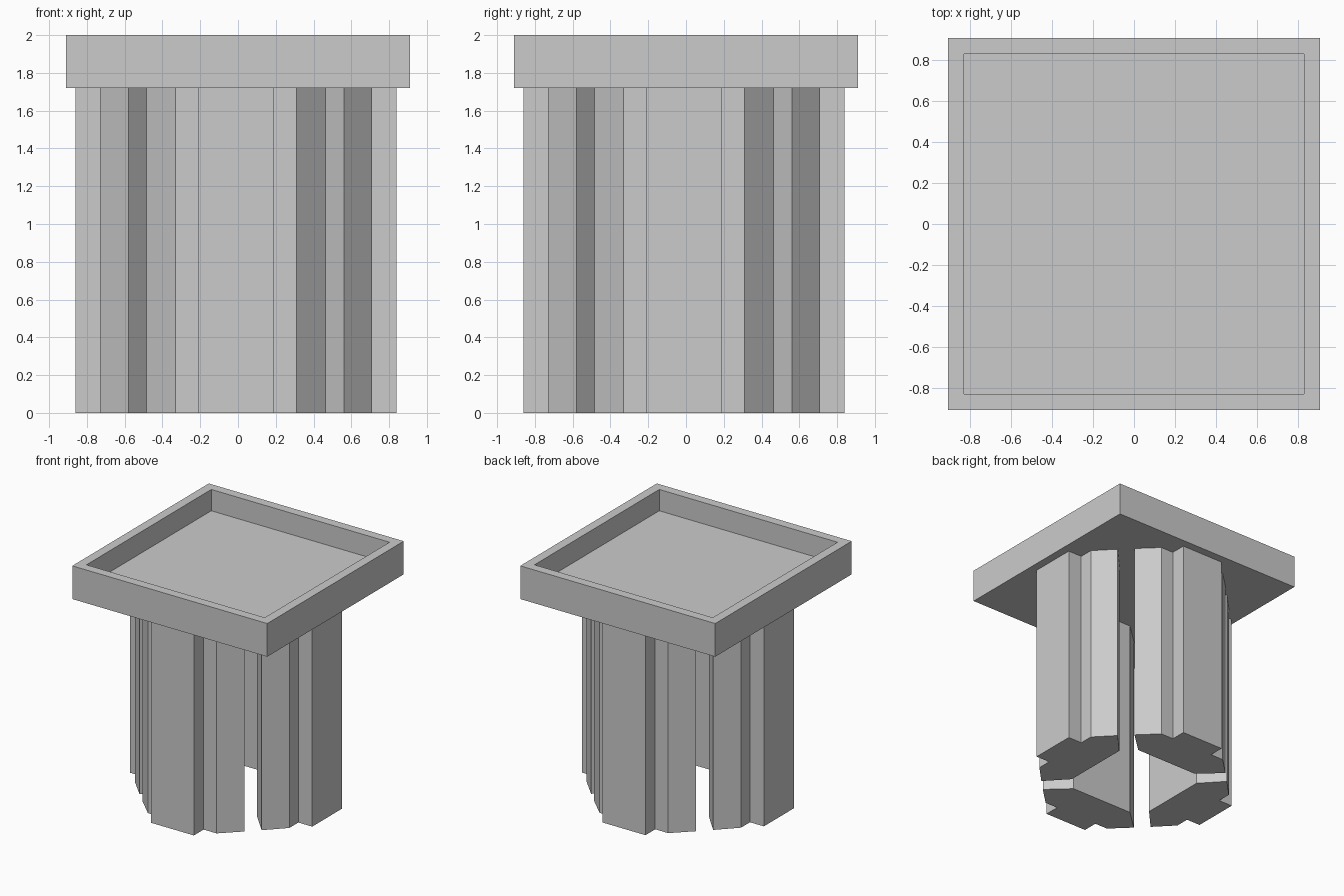
import bpy
import bmesh
import math
from mathutils import Matrix, Vector

if "Cube" in bpy.data.objects:
    bpy.data.objects.remove(bpy.data.objects["Cube"], do_unlink=True)

stone = bpy.data.materials.new("stone_grey")
stone.use_nodes = True
GREY = (0.6, 0.6, 0.6, 1.0)
stone.diffuse_color = GREY
stone.node_tree.nodes["Principled BSDF"].inputs["Base Color"].default_value = GREY


def finish(name, bm):
    bmesh.ops.recalc_face_normals(bm, faces=bm.faces)
    mesh = bpy.data.meshes.new(name)
    bm.to_mesh(mesh)
    bm.free()
    mesh.materials.append(stone)
    obj = bpy.data.objects.new(name, mesh)
    bpy.context.collection.objects.link(obj)
    return obj


SLAB_BOTTOM, TOP = 1.72, 2.0

# Half outline of one pillar (outward, sideways), from inner face to outer face
half = [(0.403, 0.295), (0.57, 0.475), (0.72, 0.32), (0.72, 0.20), (0.85, 0.20)]
outline = half + [(x, -y) for x, y in reversed(half)]


def pillar(name, angle):
    bm = bmesh.new()
    base = bm.faces.new([bm.verts.new((x, y, 0)) for x, y in outline])
    ext = bmesh.ops.extrude_face_region(bm, geom=[base], use_keep_orig=True)
    top = [v for v in ext["geom"] if isinstance(v, bmesh.types.BMVert)]
    bmesh.ops.translate(bm, verts=top, vec=(0, 0, SLAB_BOTTOM))
    # The pillar cluster sits slightly off the slab's centre
    place = Matrix.Translation((-0.01, -0.01, 0)) @ Matrix.Rotation(angle, 4, "Z")
    bmesh.ops.transform(bm, matrix=place, verts=bm.verts)
    return finish(name, bm)


for i, side in enumerate(("left", "back", "right", "front")):
    pillar(side + "_pillar", i * math.pi / 2)

# Square top slab with a recessed tray
bm = bmesh.new()
size = Vector((1.82, 1.82, TOP - SLAB_BOTTOM))
centre = Matrix.Translation((0, 0, (TOP + SLAB_BOTTOM) / 2))
bmesh.ops.create_cube(bm, size=1, matrix=centre @ Matrix.Diagonal(size).to_4x4())
bm.normal_update()
top_face = max(bm.faces, key=lambda f: f.calc_center_median().z)
bmesh.ops.inset_region(bm, faces=[top_face], thickness=0.11)
ext = bmesh.ops.extrude_face_region(bm, geom=[top_face])
floor = [v for v in ext["geom"] if isinstance(v, bmesh.types.BMVert)]
bmesh.ops.translate(bm, verts=floor, vec=(0, 0, -0.18))
if top_face.is_valid:
    bmesh.ops.delete(bm, geom=[top_face], context="FACES_ONLY")
finish("tray_top", bm)
